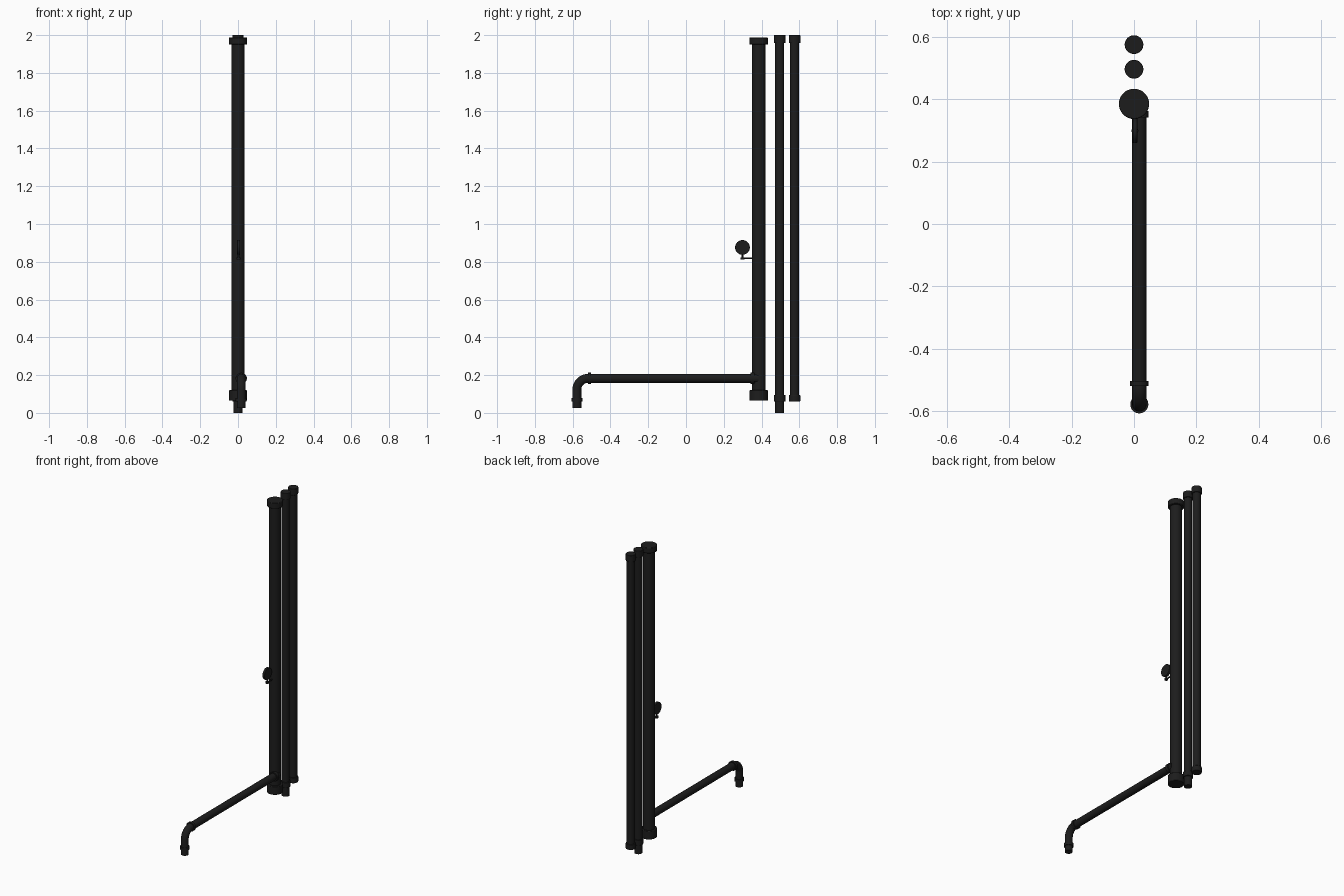
import bpy, math
from mathutils import Vector

if "Cube" in bpy.data.objects:
    bpy.data.objects.remove(bpy.data.objects["Cube"])

mat = bpy.data.materials.new("black_plastic")
mat.diffuse_color = (0.012, 0.012, 0.012, 1)
mat.use_nodes = True
mat.node_tree.nodes["Principled BSDF"].inputs["Base Color"].default_value = mat.diffuse_color


def finish(ob, name):
    ob.name = name
    ob.data.materials.append(mat)
    bpy.ops.object.select_all(action='DESELECT')
    ob.select_set(True)
    bpy.context.view_layer.objects.active = ob
    bpy.ops.object.shade_smooth_by_angle(angle=math.radians(35))
    return ob


def rod(name, a, b, r, sides=32, bevel=0.0):
    """Capped cylinder between two points."""
    a, b = Vector(a), Vector(b)
    d = b - a
    bpy.ops.mesh.primitive_cylinder_add(
        vertices=sides, radius=r, depth=d.length, location=(a + b) / 2,
        rotation=d.to_track_quat('Z', 'Y').to_euler())
    ob = bpy.context.object
    if bevel:
        m = ob.modifiers.new("edge", 'BEVEL')
        m.width, m.segments = bevel, 2
    return finish(ob, name)


def upright(name, y, r, z0, z1):
    return rod(name, (0, y, z0), (0, y, z1), r)


# Main filter column with end caps
upright("main_column", 0.385, 0.035, 0.07, 1.98)
for n, z0, z1 in (("bottom", 0.065, 0.12), ("top", 1.95, 1.987)):
    rod(f"main_cap_{n}", (0, 0.385, z0), (0, 0.385, z1), 0.0485, bevel=0.003)

# Two slimmer pipes behind, with collars
for n, y, foot in (("middle", 0.496, 0.0), ("rear", 0.575, 0.062)):
    upright(f"{n}_pipe", y, 0.024, foot, 1.998)
    rod(f"{n}_cap_top", (0, y, 1.957), (0, y, 2.0), 0.03, bevel=0.002)
    rod(f"{n}_collar_bottom", (0, y, 0.06), (0, y, 0.095), 0.03, bevel=0.002)

# Bent outlet pipe: horizontal run, elbow, downward spout
X, Z, Y, R = 0.017, 0.183, -0.578, 0.06
curve = bpy.data.curves.new("outlet_path", 'CURVE')
curve.dimensions = '3D'
curve.bevel_depth = 0.0235
curve.bevel_resolution = 6
curve.use_fill_caps = True
bend = [(X, Y + R - R * math.sin(t), Z - R + R * math.cos(t))
        for t in (math.pi / 2 * i / 12 for i in range(13))]
path = [(X, 0.385, Z)] + bend + [(X, Y, 0.025)]
s = curve.splines.new('POLY')
s.points.add(len(path) - 1)
for p, co in zip(s.points, path):
    p.co = (*co, 1)
ob = bpy.data.objects.new("outlet_pipe", curve)
bpy.context.collection.objects.link(ob)
bpy.ops.object.select_all(action='DESELECT')
ob.select_set(True)
bpy.context.view_layer.objects.active = ob
bpy.ops.object.convert(target='MESH')
finish(bpy.context.object, "outlet_pipe")

# Collars along the outlet
rod("outlet_collar_column", (X, 0.342, Z), (X, 0.362, Z), 0.03)
rod("outlet_collar_elbow", (X, -0.52, Z), (X, -0.504, Z), 0.03)
rod("outlet_collar_spout", (X, Y, 0.06), (X, Y, 0.078), 0.029)

# Pressure gauge on a small bracket tube
gx, gy = 0.003, 0.299
rod("gauge_dial", (gx - 0.008, gy, 0.876), (gx + 0.008, gy, 0.876), 0.039, bevel=0.002)
rod("gauge_stem", (gx, gy, 0.816), (gx, gy, 0.845), 0.0045, 16)
rod("gauge_nut", (gx, gy, 0.813), (gx, gy, 0.823), 0.011, 16)
rod("gauge_feed", (gx, gy, 0.818), (gx, 0.37, 0.818), 0.0045, 16)
